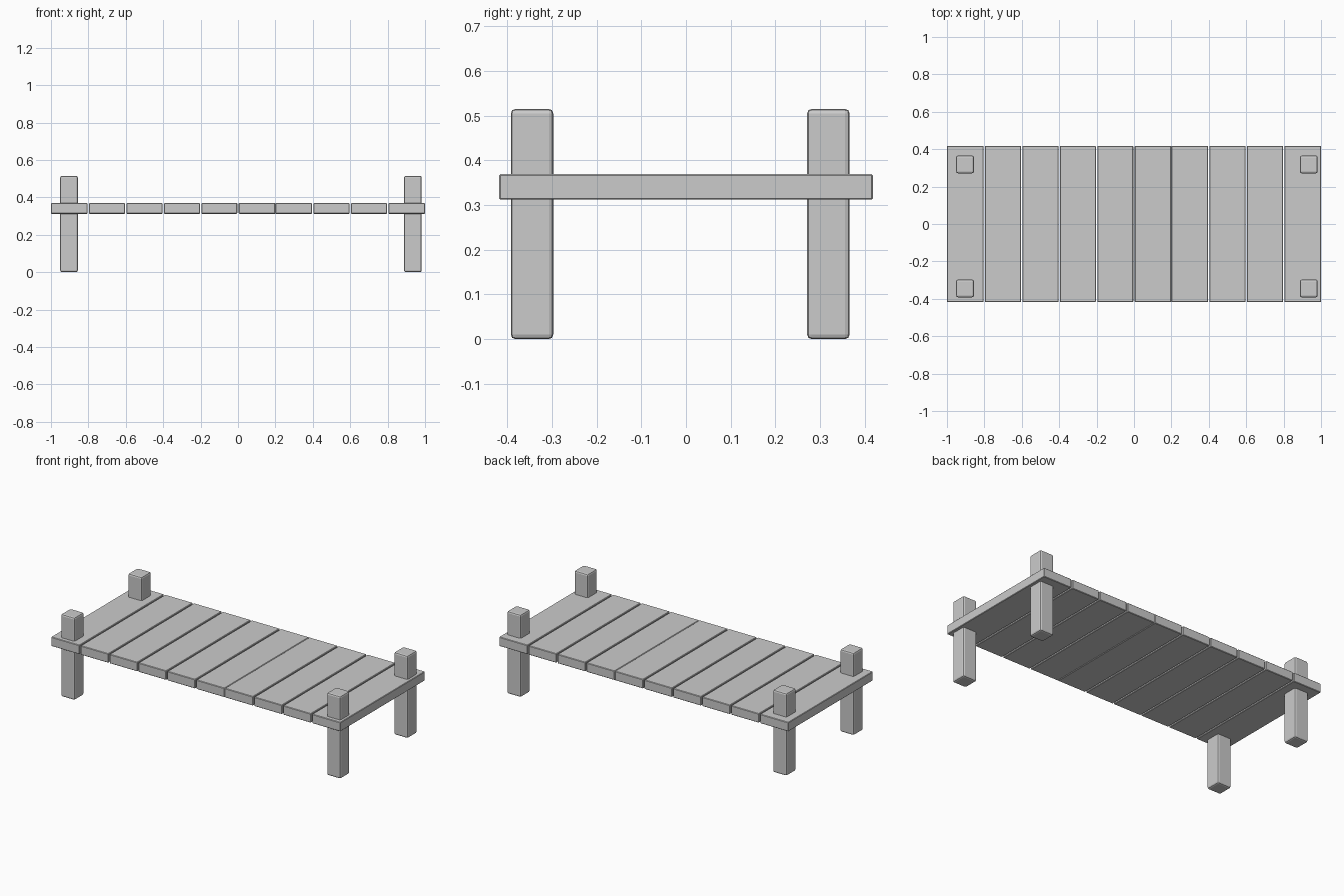
import bpy

if "Cube" in bpy.data.objects:
    bpy.data.objects.remove(bpy.data.objects["Cube"])


def box(name, lo, hi, bevel, segments):
    """Bevelled box between two opposite corners."""
    bpy.ops.mesh.primitive_cube_add(size=1)
    ob = bpy.context.object
    ob.name = name
    size = [b - a for a, b in zip(lo, hi)]
    mid = [(a + b) / 2 for a, b in zip(lo, hi)]
    for v in ob.data.vertices:
        v.co = [c * s for c, s in zip(v.co, size)]
    ob.location = mid
    mod = ob.modifiers.new("edge_bevel", 'BEVEL')
    mod.width = bevel
    mod.segments = segments
    return ob


# Deck planks: ten across the length with narrow gaps
COUNT, PITCH, GAP = 10, 0.2, 0.008
for i in range(COUNT):
    x0 = -1 + i * PITCH
    x1 = x0 + PITCH
    # outer ends stay flush; the seam at x = 0.2 is nearly closed
    left = 0 if i == 0 else (0.0008 if i == 6 else GAP / 2)
    right = 0 if i == COUNT - 1 else (0.0008 if i == 5 else GAP / 2)
    box(f"deck_plank_{i + 1}", (x0 + left, -0.418, 0.312),
        (x1 - right, 0.418, 0.369), 0.003, 1)

# Corner posts, passing through the deck
W = 0.095
for side, x in (("left", -0.951), ("right", 0.887)):
    for end, y in (("front", -0.392), ("back", 0.271)):
        box(f"{end}_{side}_post", (x, y, 0), (x + W, y + W, 0.515), 0.01, 2)
